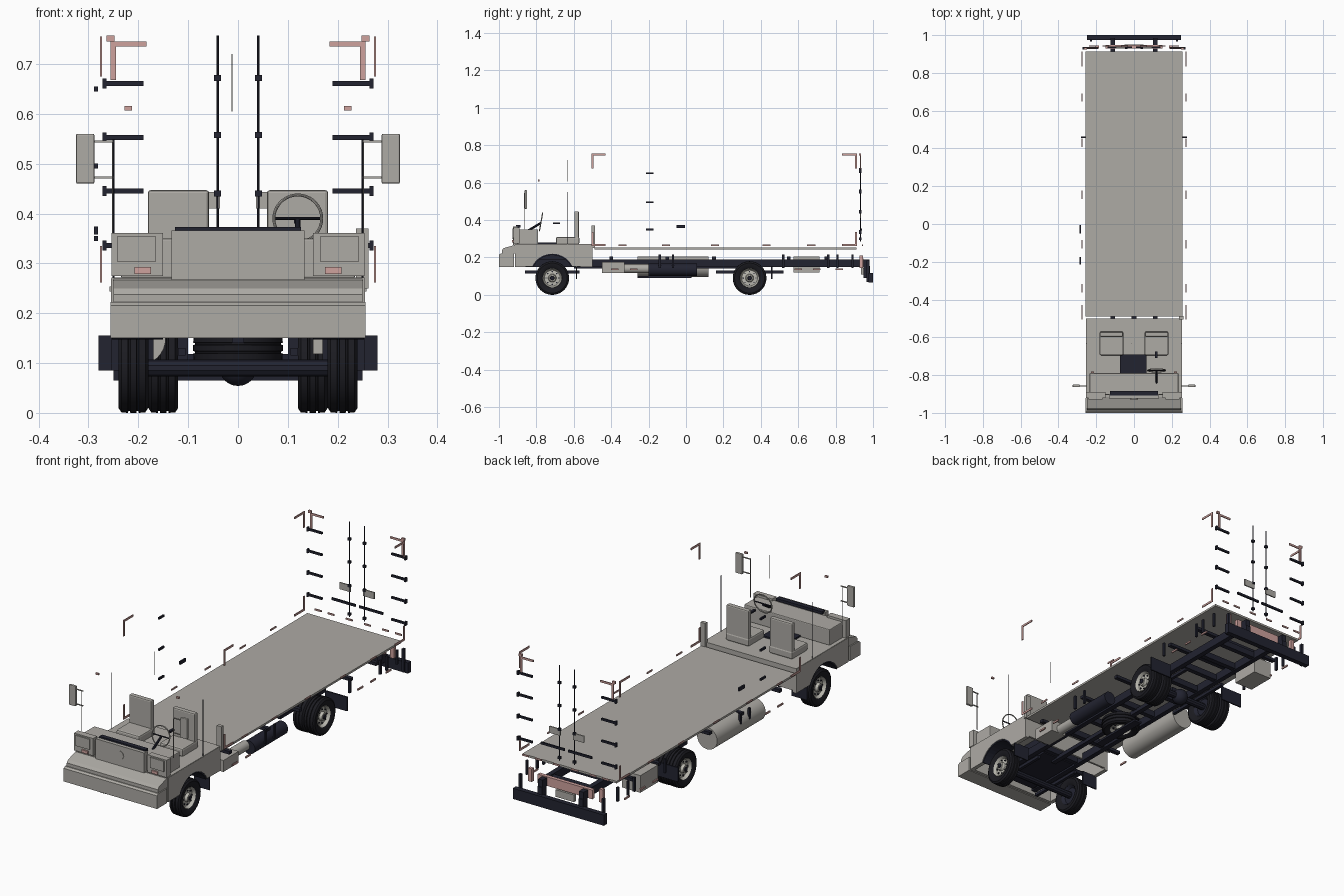
import bpy, bmesh, math
from mathutils import Vector, Matrix

cube = bpy.data.objects.get("Cube")
if cube:
    bpy.data.objects.remove(cube)


def material(name, color):
    m = bpy.data.materials.new(name)
    m.use_nodes = True
    m.diffuse_color = (*color, 1)
    m.node_tree.nodes["Principled BSDF"].inputs["Base Color"].default_value = (*color, 1)
    return m


GREY = material("warm grey", (0.42, 0.405, 0.375))
BLACK = material("frame black", (0.016, 0.017, 0.03))
RUBBER = material("tyre rubber", (0.011, 0.011, 0.015))
PINK = material("reflector pink", (0.62, 0.36, 0.34))
HUB = material("hub grey", (0.5, 0.49, 0.44))


def finish(name, bm, mat, smooth=False):
    bmesh.ops.recalc_face_normals(bm, faces=bm.faces)
    me = bpy.data.meshes.new(name)
    bm.to_mesh(me)
    bm.free()
    me.materials.append(mat)
    ob = bpy.data.objects.new(name, me)
    bpy.context.collection.objects.link(ob)
    if smooth:
        bpy.ops.object.select_all(action="DESELECT")
        ob.select_set(True)
        bpy.context.view_layer.objects.active = ob
        bpy.ops.object.shade_smooth_by_angle(angle=math.radians(35))
    return ob


def box(name, x, y, z, mat=GREY, bevel=0):
    """Box from (low, high) ranges on each axis."""
    bm = bmesh.new()
    bmesh.ops.create_cube(bm, size=1)
    for v in bm.verts:
        v.co = [(r[0] + r[1]) / 2 + c * (r[1] - r[0]) for r, c in zip((x, y, z), v.co)]
    if bevel:
        bmesh.ops.bevel(bm, geom=bm.edges[:], offset=bevel, segments=2, affect="EDGES", profile=0.5)
    return finish(name, bm, mat)


def pair(name, x, y, z, mat=GREY, bevel=0):
    box(name + "_left", x, y, z, mat, bevel)
    box(name + "_right", (-x[1], -x[0]), y, z, mat, bevel)


def rod(name, a, b, r, mat=BLACK, sides=10):
    a, b = Vector(a), Vector(b)
    turn = (b - a).to_track_quat("Z", "Y").to_matrix().to_4x4()
    bm = bmesh.new()
    bmesh.ops.create_cone(bm, cap_ends=True, segments=sides, radius1=r, radius2=r,
                          depth=(b - a).length, matrix=Matrix.Translation((a + b) / 2) @ turn)
    return finish(name, bm, mat, True)


def lathe(name, profile, matrix, mat, steps=40):
    """Spin (along, radius) points about the local x axis."""
    bm = bmesh.new()
    vs = [bm.verts.new((a, 0, r)) for a, r in profile]
    es = [bm.edges.new(p) for p in zip(vs, vs[1:])]
    bmesh.ops.spin(bm, geom=vs + es, axis=(1, 0, 0), cent=(0, 0, 0), angle=2 * math.pi, steps=steps)
    bmesh.ops.remove_doubles(bm, verts=bm.verts, dist=1e-5)
    bmesh.ops.transform(bm, matrix=matrix, verts=bm.verts)
    return finish(name, bm, mat, True)


def extrude(name, yz, x, mat=GREY):
    """Extrude a side profile from x[0] to x[1]."""
    bm = bmesh.new()
    f = bm.faces.new([bm.verts.new((x[0], y, z)) for y, z in yz])
    new = bmesh.ops.extrude_face_region(bm, geom=[f])["geom"]
    bmesh.ops.translate(bm, vec=(x[1] - x[0], 0, 0), verts=[v for v in new if isinstance(v, bmesh.types.BMVert)])
    return finish(name, bm, mat)


# Wheels: front singles, rear duals, flat spare
TYRE = [(-.02, .05), (-.028, .06), (-.03, .08), (-.024, .089), (-.011, .09), (-.01, .086), (-.007, .086), (-.006, .09),
        (.006, .09), (.007, .086), (.01, .086), (.011, .09), (.024, .089), (.03, .08), (.028, .06), (.02, .05)]
RIM = [(.02, .052), (.024, .05), (.01, .042), (.012, .022), (.025, .018), (.027, 0)]


def wheel(name, matrix):
    lathe(name + "_tyre", TYRE, matrix, RUBBER)
    lathe(name + "_rim", RIM, matrix, HUB)
    lathe(name + "_back", [(-.018, .052), (-.005, .04), (-.005, 0)], matrix, BLACK)
    lathe(name + "_cap", [(.0265, .012), (.03, .01), (.03, 0)], matrix, BLACK, 16)
    for i in range(8):
        t = math.tau * i / 8
        p = [matrix @ Vector((a, .034 * math.cos(t), .034 * math.sin(t))) for a in (.008, .016)]
        rod(name + "_bolt", p[0], p[1], .004, BLACK, 6)


for s, side in ((1, "left"), (-1, "right")):
    turn = Matrix.Rotation(0 if s > 0 else math.pi, 4, "Z")
    for part, x, y in (("front_wheel", .21, -.715), ("rear_outer_wheel", .21, .34), ("rear_inner_wheel", .15, .34)):
        wheel(part + "_" + side, Matrix.Translation((s * x, y, .09)) @ turn)
wheel("spare_wheel", Matrix.Translation((0, -.1, .13)) @ Matrix.Rotation(math.pi / 2, 4, "Y"))
box("spare_carrier", (-.02, .02), (-.26, .03), (.09, .1), BLACK)

# Axles and ladder frame
for y in (-.715, .34):
    rod("axle", (-.2, y, .09), (.2, y, .09), .017)
bm = bmesh.new()
bmesh.ops.create_uvsphere(bm, u_segments=20, v_segments=12, radius=.038, matrix=Matrix.Translation((0, .34, .092)))
finish("differential", bm, BLACK, True)
pair("frame_rail", (.1, .125), (-.88, .98), (.15, .19), BLACK)
for y in (-.85, -.55, -.35, -.2, .02, .2, .34, .48, .62, .76, .9):
    box("crossmember", (-.1, .1), (y - .012, y + .012), (.155, .185), BLACK)
for y in (-.4, -.1, .15, .55, .75):
    box("outrigger", (-.24, .24), (y - .01, y + .01), (.19, .205), BLACK)
pair("leaf_spring", (.105, .12), (.16, .52), (.115, .13), BLACK)
pair("front_spring", (.105, .12), (-.86, -.57), (.115, .13), BLACK)
box("driveshaft", (-.012, .012), (-.6, .3), (.14, .16), BLACK)

# Cargo deck
box("cargo_deck", (-.258, .258), (-.49, .912), (.244, .254))

# Cab shell with wheel arches
arch = [(-.715 + .12 * math.cos(t), .1 + .12 * math.sin(t)) for t in [math.radians(25 + 130 * i / 14) for i in range(15)]]
skin = [(-.91, .15), (-.91, .27), (-.5, .27), (-.5, .15)] + arch
inner = [(-.715 + (y + .715) * .94, .1 + (z - .1) * .94) for y, z in arch]
for s in (1, -1):
    extrude("cab_side", skin, (s * .235, s * .255))
    extrude("arch_liner", arch + inner[::-1], (s * .15, s * .253), BLACK)
box("cab_floor", (-.254, .254), (-.91, -.5), (.25, .272))
box("cab_front", (-.25, .25), (-.915, -.9), (.15, .27))
box("cab_rear", (-.25, .25), (-.51, -.5), (.16, .26))
box("engine_block", (-.09, .09), (-.86, -.56), (.15, .25), BLACK)
box("engine_cover", (-.075, .065), (-.8, -.69), (.27, .28), BLACK)

# Bumper and nose
extrude("front_bumper", [(-.92, .15), (-1, .15), (-1, .215), (-.99, .222), (-.92, .222)], (-.256, .256))
extrude("nose_panel", [(-.91, .222), (-.985, .222), (-.985, .238), (-.975, .25), (-.915, .267), (-.91, .267)], (-.25, .25))
box("dashboard", (-.235, .235), (-.905, -.79), (.27, .35), bevel=.004)
box("grille_panel", (-.133, .133), (-.925, -.9), (.267, .366))
box("cowl_strip", (-.126, .126), (-.908, -.885), (.36, .373), BLACK)
rod("nose_badge", (0, -.92, .32), (0, -.928, .32), .021, GREY, 32)
pair("headlight_surround", (.15, .254), (-.922, -.89), (.275, .361))
pair("headlight_lens", (.166, .242), (-.928, -.92), (.303, .355))
pair("indicator", (.175, .208), (-.929, -.92), (.279, .293), PINK)

# Seats and steering wheel
pair("seat_cushion", (.055, .183), (-.695, -.57), (.27, .31), bevel=.008)
pair("seat_back", (.058, .181), (-.597, -.572), (.3, .447), bevel=.006)
bpy.ops.mesh.primitive_torus_add(major_radius=.048, minor_radius=.003, major_segments=36, minor_segments=8,
                                 location=(.12, -.775, .39), rotation=(math.radians(80), 0, 0))
ring = bpy.context.object
ring.name = "steering_wheel"
ring.data.materials.append(GREY)
bpy.ops.object.shade_smooth_by_angle()
rod("steering_column", (.12, -.85, .34), (.12, -.775, .385), .006)
rod("steering_spoke", (.075, -.775, .39), (.165, -.775, .39), .003)
box("gear_lever", (.112, .125), (-.71, -.675), (.38, .388), BLACK)

# Mirrors, door posts, aerial and roof lamps
pair("mirror", (.288, .325), (-.863, -.85), (.46, .56), bevel=.003)
for z in (.545, .472):
    pair("mirror_arm", (.25, .29), (-.86, -.855), (z - .002, z + .002))
for s in (1, -1):
    rod("mirror_post", (s * .252, -.865, .35), (s * .252, -.865, .545), .0015, GREY, 6)
    rod("door_post", (s * .25, -.632, .27), (s * .25, -.632, .55), .002, BLACK, 6)
rod("aerial", (-.012, -.635, .605), (-.012, -.635, .72), .0015, GREY, 6)
pair("roof_lamp", (.213, .228), (-.79, -.782), (.607, .616), PINK)
box("intake_post", (.237, .262), (-.505, -.487), (.25, .37))

# Reflective corner marks and dashes on the body sides and rear
SIDE = (.273, .277)
for y, run in ((-.5, (-.505, -.43)), (.908, (.835, .913))):
    for upright, level in (((.675, .755), (.745, .755)), ((.265, .335), (.262, .272))):
        pair("corner_mark_upright", SIDE, (y - .005, y + .005), upright, PINK)
        pair("corner_mark_level", SIDE, run, level, PINK)
for y in (-.34, -.107, .155, .43, .67):
    pair("side_dash", SIDE, (y - .022, y + .022), (.262, .27), PINK)
for y in (-.38, -.28, .6, .7, .82):
    pair("skirt_dash", (.248, .254), (y - .02, y + .02), (.133, .141), PINK)
pair("rear_mark_level", (.184, .256), (.93, .935), (.735, .745), PINK)
pair("rear_mark_upright", (.245, .256), (.93, .935), (.668, .745), PINK)
pair("rear_top_lamp", (.248, .264), (.925, .935), (.745, .757), PINK)
for x in (.05, .15, .22):
    pair("rear_dash", (x - .018, x + .018), (.94, .945), (.262, .27), PINK)

# Rear door hinges, lock rods and handles
for z in (.336, .445, .553, .661):
    pair("door_hinge", (.19, .272), (.927, .936), (z - .005, z + .005), BLACK)
    pair("hinge_pin", (.264, .272), (.925, .938), (z - .01, z + .01), BLACK)
for s in (1, -1):
    rod("lock_rod", (s * .041, .932, .285), (s * .041, .932, .757), .0027)
for z in (.3, .44, .558, .672):
    pair("rod_bracket", (.034, .048), (.926, .938), (z - .006, z + .006), BLACK)
pair("lock_plate", (.036, .095), (.93, .936), (.41, .443))
pair("lock_handle", (.01, .14), (.932, .94), (.343, .354), BLACK)

# Side door hinges and latch, on one side only
for z in (.35, .495, .65):
    box("side_door_hinge", (-.289, -.281), (-.215, -.175), (z - .005, z + .005), BLACK)
box("side_door_latch", (-.289, -.281), (-.05, -.005), (.358, .374), BLACK)

# Skirt posts and mudflaps
for y in (-.14, -.07, .52, .76, .81, .89):
    pair("skirt_post", (.244, .254), (y - .006, y + .006), (.145, .215), BLACK)
pair("front_mudflap", (.17, .255), (-.588, -.582), (.085, .155), BLACK)
pair("rear_mudflap", (.16, .28), (.455, .462), (.085, .155), BLACK)

# Tanks and boxes under the deck
rod("fuel_tank", (-.2, -.26, .15), (-.2, .12, .15), .055, GREY, 32)
rod("air_tank", (.2, -.2, .135), (.2, .06, .135), .033, BLACK, 24)
box("battery_box", (.15, .235), (-.45, -.33), (.118, .175))
rod("silencer", (.18, -.34, .14), (.18, -.2, .14), .024, GREY, 20)
box("tool_box", (-.25, -.15), (.575, .715), (.12, .205))

# Rear bumper and lamps
box("rear_bumper", (-.25, .25), (.975, 1), (.065, .118), BLACK)
pair("bumper_post", (.222, .234), (.965, .98), (.07, .185), BLACK)
pair("bumper_arm", (.1, .125), (.95, .985), (.09, .155), BLACK)
box("rear_lamp_bar", (-.15, .15), (.93, .948), (.15, .195), PINK)
pair("tail_lamp", (.185, .205), (.928, .945), (.145, .21), PINK)
box("rear_plate", (-.05, .05), (.935, .95), (.11, .145))
